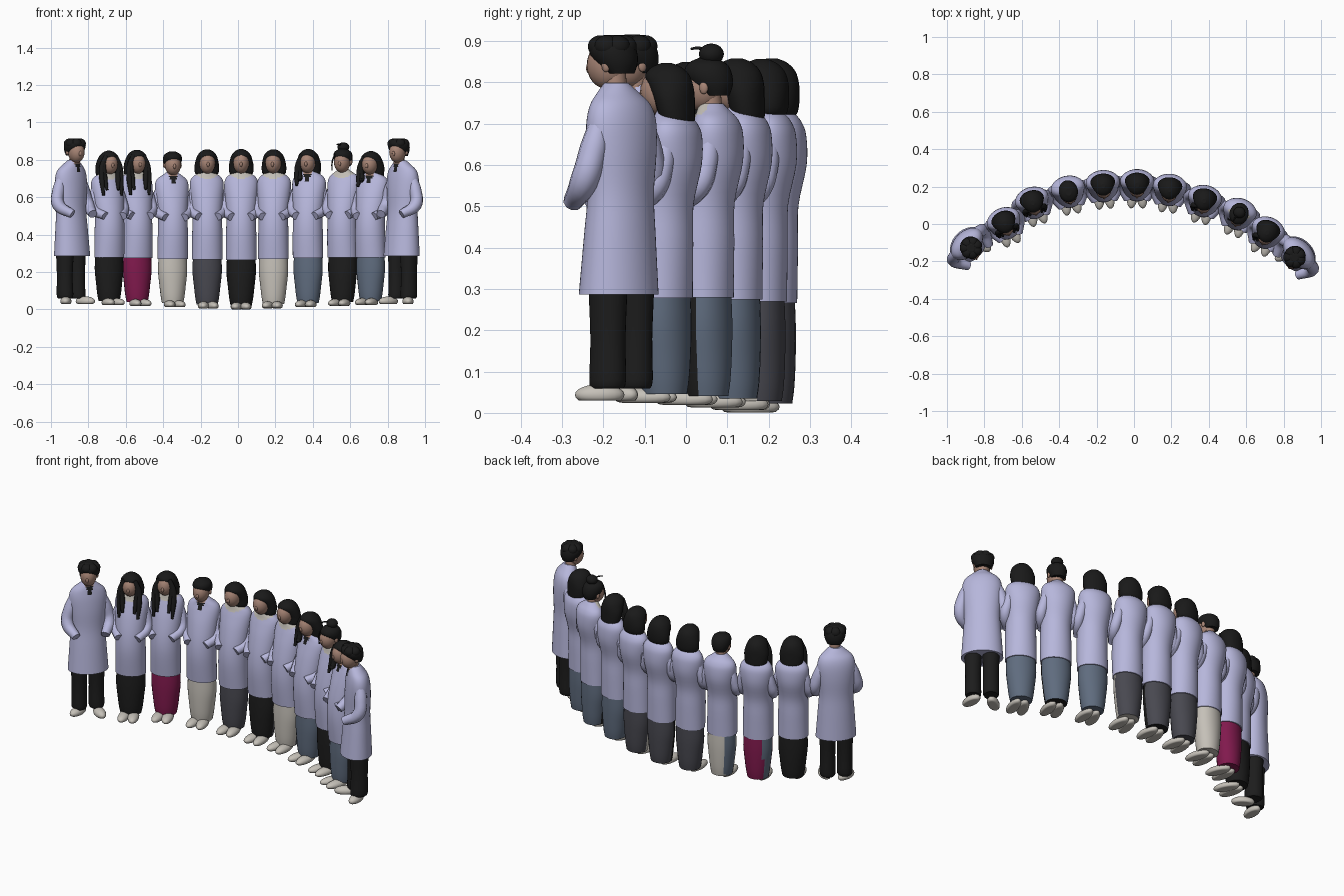
import bpy
import bmesh
from math import sin, cos, pi, radians
from mathutils import Matrix

cube = bpy.data.objects.get("Cube")
if cube:
    bpy.data.objects.remove(cube, do_unlink=True)


def material(name, rgb):
    m = bpy.data.materials.new(name)
    m.use_nodes = True
    m.diffuse_color = (*rgb, 1)
    m.node_tree.nodes["Principled BSDF"].inputs["Base Color"].default_value = (*rgb, 1)
    return m


LAVENDER = material("lavender_cloth", (0.47, 0.47, 0.71))
BLACK = material("black_cloth", (0.012, 0.012, 0.012))
HAIR = material("black_hair", (0.01, 0.01, 0.01))
CREAM = material("cream", (0.56, 0.53, 0.48))
MAGENTA = material("magenta_cloth", (0.22, 0.01, 0.075))
GREY = material("dark_grey_cloth", (0.065, 0.065, 0.08))
BLUE = material("blue_grey_cloth", (0.115, 0.15, 0.21))
SKIN = material("skin", (0.39, 0.235, 0.18))


def place(name, data, mats, frame):
    obj = bpy.data.objects.new(name, data)
    for m in mats:
        data.materials.append(m)
    bpy.context.collection.objects.link(obj)
    obj.matrix_world = frame
    return obj


def blend(a, b, c, d, t):
    # Catmull-Rom step between ring b and ring c
    return [0.5 * (2 * q + (r - p) * t + (2 * p - 5 * q + 4 * r - s) * t * t
                   + (3 * q - p - 3 * r + s) * t ** 3) for p, q, r, s in zip(a, b, c, d)]


def loft(name, rings, mats, frame, rule=None, x=0, sides=24, steps=3):
    """Smooth skin over elliptical rings (z, y, rx, ry); rule picks a material."""
    n = len(rings)
    fine = []
    for i in range(n - 1):
        for k in range(steps):
            fine.append(blend(rings[max(i - 1, 0)], rings[i], rings[i + 1],
                              rings[min(i + 2, n - 1)], k / steps))
    fine.append(rings[-1])
    bm = bmesh.new()
    loops = [[bm.verts.new((x + rx * cos(2 * pi * j / sides), y + ry * sin(2 * pi * j / sides), z))
              for j in range(sides)] for z, y, rx, ry in fine]
    for lo, hi in zip(loops, loops[1:]):
        for j in range(sides):
            k = (j + 1) % sides
            f = bm.faces.new((lo[j], lo[k], hi[k], hi[j]))
            f.smooth = True
            if rule:
                f.material_index = int(rule(f.calc_center_median()))
    bm.faces.new(loops[0][::-1])
    bm.faces.new(loops[-1])
    me = bpy.data.meshes.new(name)
    bm.to_mesh(me)
    bm.free()
    return place(name, me, mats, frame)


def ball(name, centre, size, mat, frame, turn=0, floor=None):
    bm = bmesh.new()
    bmesh.ops.create_uvsphere(bm, u_segments=20, v_segments=12, radius=1)
    bm.transform(Matrix.Translation(centre) @ Matrix.Rotation(turn, 4, "Z") @ Matrix.Diagonal((*size, 1)))
    for v in bm.verts:
        if floor is not None:
            v.co.z = max(v.co.z, floor)
    for f in bm.faces:
        f.smooth = True
    me = bpy.data.meshes.new(name)
    bm.to_mesh(me)
    bm.free()
    return place(name, me, [mat], frame)


def tube(name, points, mat, frame):
    """Rounded tube through (x, y, z, radius) points."""
    cu = bpy.data.curves.new(name, "CURVE")
    cu.dimensions = "3D"
    cu.bevel_depth, cu.bevel_resolution, cu.resolution_u = 1, 3, 6
    cu.use_fill_caps = True
    sp = cu.splines.new("BEZIER")
    sp.bezier_points.add(len(points) - 1)
    for bp, (x, y, z, r) in zip(sp.bezier_points, points):
        bp.co, bp.radius = (x, y, z), r
        bp.handle_left_type = bp.handle_right_type = "AUTO"
    return place(name, cu, [mat], frame)


COAT_WOMAN = [(.265, -.004, .082, .068), (.4, -.009, .081, .075), (.5, -.006, .079, .073),
              (.6, .014, .087, .073), (.67, .024, .091, .062), (.705, .024, .08, .05),
              (.728, .017, .052, .038), (.745, .012, .029, .028)]
COAT_MAN = [(.257, .024, .108, .084), (.4, .028, .098, .074), (.5, .031, .092, .067),
            (.6, .033, .1, .068), (.67, .033, .102, .064), (.715, .03, .089, .055),
            (.745, .022, .058, .042), (.768, .016, .03, .03)]
SKIRT = [(.022, -.002, .057, .054), (.06, -.002, .064, .059), (.12, -.002, .071, .062),
         (.2, -.002, .079, .063), (.28, -.002, .076, .06)]
LEG = [(.03, .03, .036, .042), (.05, .032, .042, .047), (.15, .033, .04, .045), (.28, .033, .045, .05)]
HAIR_SHORT = [(.765, .026, .04, .03), (.79, .014, .053, .05), (.818, .004, .058, .058),
              (.843, .001, .048, .048), (.858, 0, .018, .018)]
HAIR_BOB = [(.715, .025, .045, .03), (.73, .024, .063, .042), (.765, .024, .066, .046),
            (.8, .015, .06, .053), (.828, .005, .05, .054), (.848, .003, .031, .036), (.858, .003, .01, .012)]
HAIR_LONG = [(.695, .034, .042, .03), (.71, .032, .058, .038)] + HAIR_BOB[2:]


def person(tag, x, y, top, kind, front, back, collar, side_limit=.1):
    man = kind == "man"
    base = .03 * abs(x) / .87
    stretch = 1 if man else top / .858

    def facing(degrees):
        return (Matrix.Translation((x, y, base)) @ Matrix.Rotation(radians(-degrees * x), 4, "Z")
                @ Matrix.Diagonal((1, 1, stretch, 1)))

    frame = facing(52 if man else 32)
    gaze = facing(30)
    lift = .027 if man else 0

    # coat with an open neck: pale round collar, or a dark V with skin above
    low = .66 + lift

    def neckline(c):
        if c.y > .015 or c.z < low:
            return 0
        if collar == CREAM:
            return c.z > .7 and abs(c.x) < (c.z - .69) * 2
        if abs(c.x) > (c.z - low) * .35:
            return 0
        return 2 if c.z > low + .065 else 1

    loft("coat_" + tag, COAT_MAN if man else COAT_WOMAN, [LAVENDER, collar, SKIN], frame,
         neckline, sides=48, steps=4)

    # sleeves with hands in the pockets
    for side, s in (("left", 1), ("right", -1)):
        if man:
            arm = [(.064, .03, .69, .025), (.094, .032, .61, .034), (.112, .016, .53, .034), (.078, -.055, .48, .024)]
        else:
            arm = [(.058, .026, .67, .024), (.076, .024, .6, .029), (.086, .004, .535, .029), (.05, -.07, .495, .023)]
        tube(f"{side}_sleeve_{tag}", [(s * a, b, c, r) for a, b, c, r in arm], LAVENDER, frame)
        # shoes, and trouser legs for the men
        if man:
            loft(f"{side}_trouser_leg_{tag}", LEG, [front], frame, x=s * .046)
            ball(f"{side}_shoe_{tag}", (s * .058, -.004, .014), (.03, .06, .026), CREAM, gaze, s * .5, 0)
        else:
            ball(f"{side}_shoe_{tag}", (s * .025, -.05, .014), (.03, .072, .024), CREAM, frame, s * .1, 0)
    if not man:
        loft("skirt_" + tag, SKIRT, [front, back], frame, lambda c: c.y > 0 and c.x < side_limit)

    # head, turned less than the body
    ball("face_" + tag, (0, -.012, .785 + lift), (.043, .051, .058), SKIN, gaze)
    ball("nose_" + tag, (0, -.058, .777 + lift), (.008, .01, .014), SKIN, gaze)
    loft("neck_" + tag, [(.71 + lift, .012, .029, .028), (.78 + lift, .006, .028, .028)], [SKIN], gaze)
    if kind in ("man", "short", "bun"):
        for side, s in (("left", 1), ("right", -1)):
            ball(f"{side}_ear_{tag}", (s * .044, .006, .784 + lift), (.007, .011, .016), SKIN, gaze)

    # hair
    style = {"long": HAIR_LONG, "bob": HAIR_BOB}.get(kind, HAIR_SHORT)
    slim = .88 if kind in ("short", "bun") else 1
    loft("hair_" + tag, [(z + lift, b, rx * slim, ry) for z, b, rx, ry in style], [HAIR], gaze)
    if man:
        for i in range(7):
            a = 2 * pi * i / 7
            ball(f"hair_tuft_{i}_{tag}", (.03 * cos(a), .002 + .029 * sin(a), .857), (.031, .031, .027), HAIR, gaze)
    if kind == "bun":
        ball("hair_bun_" + tag, (0, .012, .867), (.032, .03, .026), HAIR, gaze)
        tube("hair_pin_" + tag, [(0, .01, .87, .004), (-.015, -.025, .882, .004), (-.02, -.045, .88, .003)], HAIR, gaze)
        tube("loose_lock_" + tag, [(-.03, -.04, .83, .004), (-.046, -.04, .79, .004), (-.05, -.035, .74, .003)], HAIR, gaze)
    if kind == "long":
        # front locks on both shoulders, or on the right one only
        end = .61 if x < 0 else .66
        for side, s in (("right", -1), ("left", 1))[:2 if x < 0 else 1]:
            for i in range(2):
                tube(f"{side}_hair_lock_{i}_{tag}",
                     [(s * .026, -.03, .83, .012), (s * (.05 - .008 * i), -.03, .77, .015),
                      (s * (.054 - .016 * i), -.038, .7, .015), (s * (.052 - .02 * i), -.056, end + .03 * i, .007)],
                     HAIR, gaze)


PEOPLE = [
    (-.87, -.13, .915, "man", BLACK, BLACK, BLACK),
    (-.69, .00, .825, "long", BLACK, BLACK, CREAM),
    (-.54, .11, .835, "long", MAGENTA, BLUE, CREAM, -.045),
    (-.35, .17, .832, "short", CREAM, BLUE, BLACK, -.035),
    (-.165, .20, .85, "bob", GREY, GREY, CREAM),
    (.017, .205, .857, "bob", BLACK, GREY, CREAM),
    (.19, .18, .85, "bob", CREAM, GREY, CREAM),
    (.375, .12, .845, "long", BLUE, BLUE, BLACK),
    (.56, .05, .84, "bun", BLACK, BLUE, CREAM),
    (.71, -.05, .822, "long", BLUE, BLUE, BLACK),
    (.858, -.18, .915, "man", BLACK, BLACK, BLACK),
]
for number, row in enumerate(PEOPLE, 1):
    person(str(number), *row)
